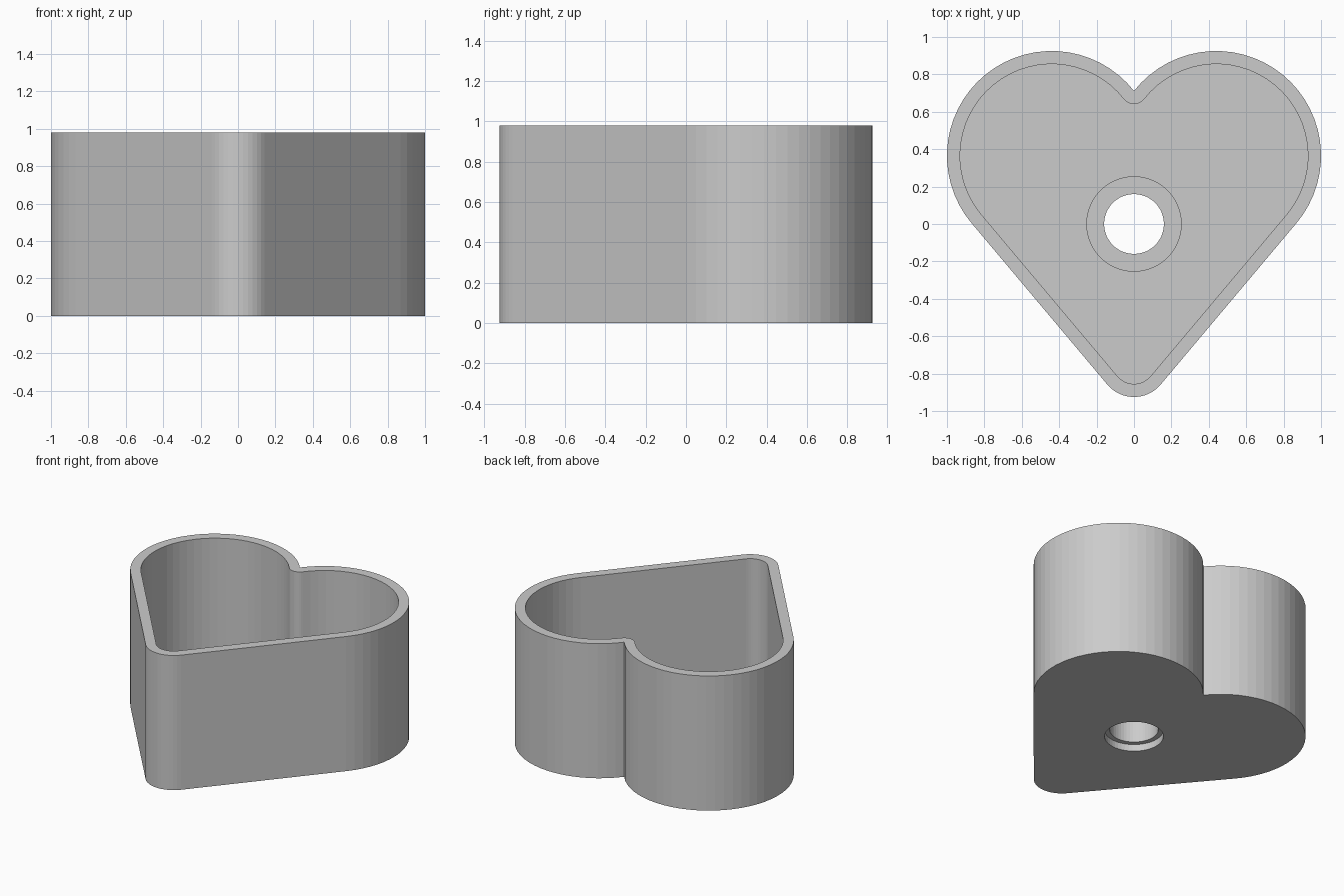
import bpy, bmesh
from math import cos, sin, radians, atan2, degrees, sqrt

if "Cube" in bpy.data.objects:
    bpy.data.objects.remove(bpy.data.objects["Cube"])

HEIGHT, FLOOR, WALL = 0.98, 0.07, 0.07
LOBE_X, LOBE_Y, LOBE_R = 0.44, 0.365, 0.56
TIP_Y, TIP_R = -0.739, 0.186
SIDE = -40.2                                   # direction the straight sides face
CLEFT_Y = LOBE_Y + sqrt(LOBE_R ** 2 - LOBE_X ** 2)
CLEFT = degrees(atan2(CLEFT_Y - LOBE_Y, -LOBE_X))


def arc(cx, cy, r, start, end, steps):
    angles = [radians(start + (end - start) * i / steps) for i in range(steps + 1)]
    return [(cx + r * cos(a), cy + r * sin(a)) for a in angles]


def heart(inset):
    """Closed heart outline, drawn as one half and mirrored."""
    half = arc(0, TIP_Y, TIP_R - inset, -90, SIDE, 6)
    half += arc(LOBE_X, LOBE_Y, LOBE_R - inset, SIDE, CLEFT, 30)
    if inset:
        half += arc(0, CLEFT_Y, inset, CLEFT + 180, 270, 5)[1:]
    return half + [(-x, y) for x, y in half[-2:0:-1]]


def circle(r):
    return arc(0, 0, r, 0, 360, 48)[:-1]


bm = bmesh.new()


def ring(points, z):
    verts = [bm.verts.new((x, y, z)) for x, y in points]
    return [bm.edges.new((v, verts[(i + 1) % len(verts)])) for i, v in enumerate(verts)]


def wall(lower, upper):
    for a, b in zip(lower, upper):
        bm.faces.new((a.verts[0], a.verts[1], b.verts[1], b.verts[0]))


def plate(outer, inner):
    bmesh.ops.triangle_fill(bm, edges=outer + inner, use_beauty=True)


# Heart shell
base, rim = ring(heart(0), 0), ring(heart(0), HEIGHT)
inner_floor, inner_rim = ring(heart(WALL), FLOOR), ring(heart(WALL), HEIGHT)
wall(base, rim)
wall(inner_floor, inner_rim)
plate(rim, inner_rim)

# Collar round the hole, with a shallow recess underneath
collar_low, collar_top = ring(circle(0.255), FLOOR), ring(circle(0.255), 0.22)
hole_low, hole_top = ring(circle(0.16), 0.05), ring(circle(0.16), 0.22)
recess_low, recess_top = ring(circle(0.194), 0), ring(circle(0.194), 0.05)
wall(collar_low, collar_top)
wall(hole_low, hole_top)
wall(recess_low, recess_top)
plate(collar_top, hole_top)
plate(recess_top, hole_low)

# Floor, upper side and underside
plate(inner_floor, collar_low)
plate(base, recess_low)

bmesh.ops.recalc_face_normals(bm, faces=bm.faces[:])
mesh = bpy.data.meshes.new("heart_box")
bm.to_mesh(mesh)
bm.free()

box = bpy.data.objects.new("heart_box", mesh)
bpy.context.collection.objects.link(box)

# Plain grey
grey = bpy.data.materials.new("light_grey")
grey.use_nodes = True
grey.diffuse_color = (0.6, 0.6, 0.6, 1)
grey.node_tree.nodes["Principled BSDF"].inputs["Base Color"].default_value = (0.6, 0.6, 0.6, 1)
mesh.materials.append(grey)
